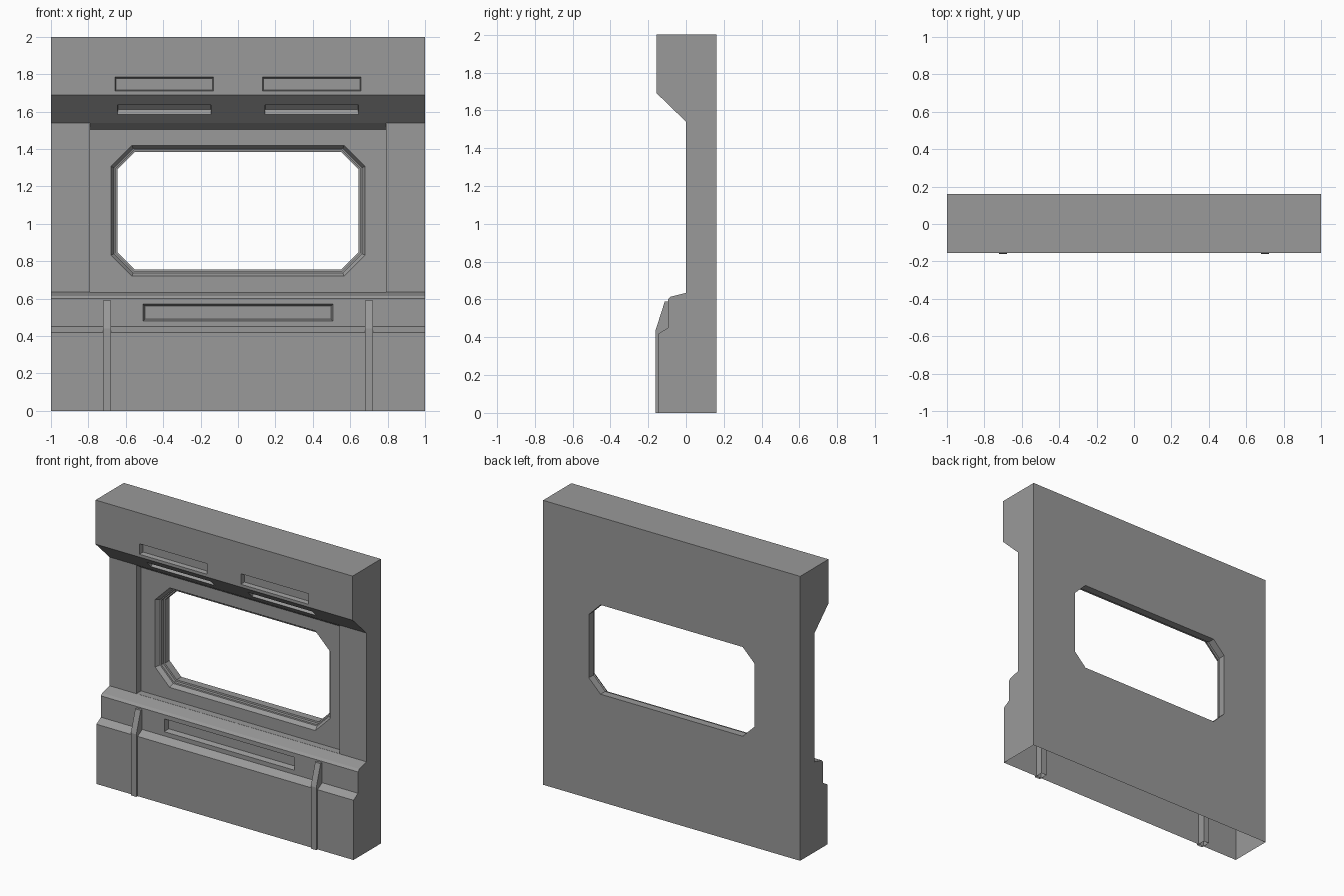
import bpy, bmesh
from mathutils import Vector

if "Cube" in bpy.data.objects:
    bpy.data.objects.remove(bpy.data.objects["Cube"], do_unlink=True)

grey = bpy.data.materials.new("wall grey")
grey.use_nodes = True
colour = (0.32, 0.32, 0.32, 1)
grey.diffuse_color = colour
grey.node_tree.nodes["Principled BSDF"].inputs["Base Color"].default_value = colour


def loft(name, rings):
    """Closed solid through a row of matching outlines."""
    bm = bmesh.new()
    loops = [[bm.verts.new(p) for p in ring] for ring in rings]
    for a, b in zip(loops, loops[1:]):
        for i in range(len(a)):
            j = (i + 1) % len(a)
            bm.faces.new((a[i], a[j], b[j], b[i]))
    bm.faces.new(loops[0])
    bm.faces.new(loops[-1])
    bmesh.ops.recalc_face_normals(bm, faces=bm.faces)
    mesh = bpy.data.meshes.new(name)
    bm.to_mesh(mesh)
    bm.free()
    mesh.materials.append(grey)
    obj = bpy.data.objects.new(name, mesh)
    bpy.context.collection.objects.link(obj)
    return obj


def prism(name, profile, x0, x1):
    """Side profile (y, z) swept across the width."""
    return loft(name, [[(x, y, z) for y, z in profile] for x in (x0, x1)])


def slot(name, centre, half_u, half_v, up, out, depth, taper):
    """Cutter for a slot with slightly tapered walls."""
    centre, up, out = Vector(centre), Vector(up).normalized(), Vector(out).normalized()
    rings = []
    for offset, inset in ((0.02, 0), (0, 0), (-depth, taper)):
        rings.append([centre + out * offset + Vector((su * (half_u - inset), 0, 0))
                      + up * sv * (half_v - inset)
                      for su, sv in ((-1, -1), (1, -1), (1, 1), (-1, 1))])
    return loft(name, rings)


def octagon(y, inset):
    """Window outline with clipped corners."""
    w, h, c = 0.68 - inset, 0.35 - inset, 0.113 - inset * 0.6
    pts = [(w - c, h), (w, h - c), (w, c - h), (w - c, -h)]
    pts += [(-x, -z) for x, z in pts]
    return [(x, y, 1.07 + z) for x, z in pts]


def remove_bottom(obj):
    """Leave the underside open."""
    bm = bmesh.new()
    bm.from_mesh(obj.data)
    low = [f for f in bm.faces if all(v.co.z < 0.001 for v in f.verts)]
    bmesh.ops.delete(bm, geom=low, context='FACES')
    bm.to_mesh(obj.data)
    bm.free()


# Wall body with top overhang and stepped base
wall = prism("wall_panel", [
    (0.16, 0), (0.16, 2), (-0.155, 2), (-0.155, 1.69), (0, 1.54), (0, 0.635),
    (-0.08, 0.615), (-0.095, 0.6), (-0.095, 0.45), (-0.145, 0.42), (-0.145, 0)], -1, 1)

# Recessed centre panel and stepped window opening
cutters = [
    prism("recess_cutter", [(0.05, 0.636), (0.05, 1.505), (0, 1.539),
                            (-0.04, 1.539), (-0.04, 0.636)], -0.79, 0.79),
    loft("window_cutter", [octagon(y, i) for y, i in (
        (0.0, 0), (0.05, 0), (0.08, 0.018), (0.082, 0.026), (0.105, 0.026),
        (0.107, 0.036), (0.2, 0.036))]),
    slot("base_slot_cutter", (0, -0.095, 0.525), 0.507, 0.045, (0, 0, 1), (0, -1, 0), 0.035, 0.01),
]

# Paired slots in the overhang face and its sloped underside
for side in (-1, 1):
    cutters.append(slot("face_slot_cutter", (side * 0.394, -0.155, 1.747), 0.263, 0.037,
                        (0, 0, 1), (0, -1, 0), 0.03, 0.006))
    cutters.append(slot("slope_slot_cutter", (side * 0.394, -0.072, 1.61), 0.25, 0.035,
                        (0, -1, 1), (0, -1, -1), 0.035, 0.002))

bpy.context.view_layer.objects.active = wall
for cutter in cutters:
    cutter.hide_render = True
    mod = wall.modifiers.new(cutter.name, 'BOOLEAN')
    mod.operation = 'DIFFERENCE'
    mod.solver = 'EXACT'
    mod.object = cutter
    bpy.ops.object.modifier_apply(modifier=mod.name)
    bpy.data.objects.remove(cutter, do_unlink=True)
remove_bottom(wall)

# Upright ribs on the base
for side, name in ((-1, "right_rib"), (1, "left_rib")):
    rib = prism(name, [(-0.16, 0), (-0.16, 0.44), (-0.112, 0.59), (-0.09, 0.59), (-0.09, 0)],
                side * 0.7 - 0.021, side * 0.7 + 0.021)
    remove_bottom(rib)
